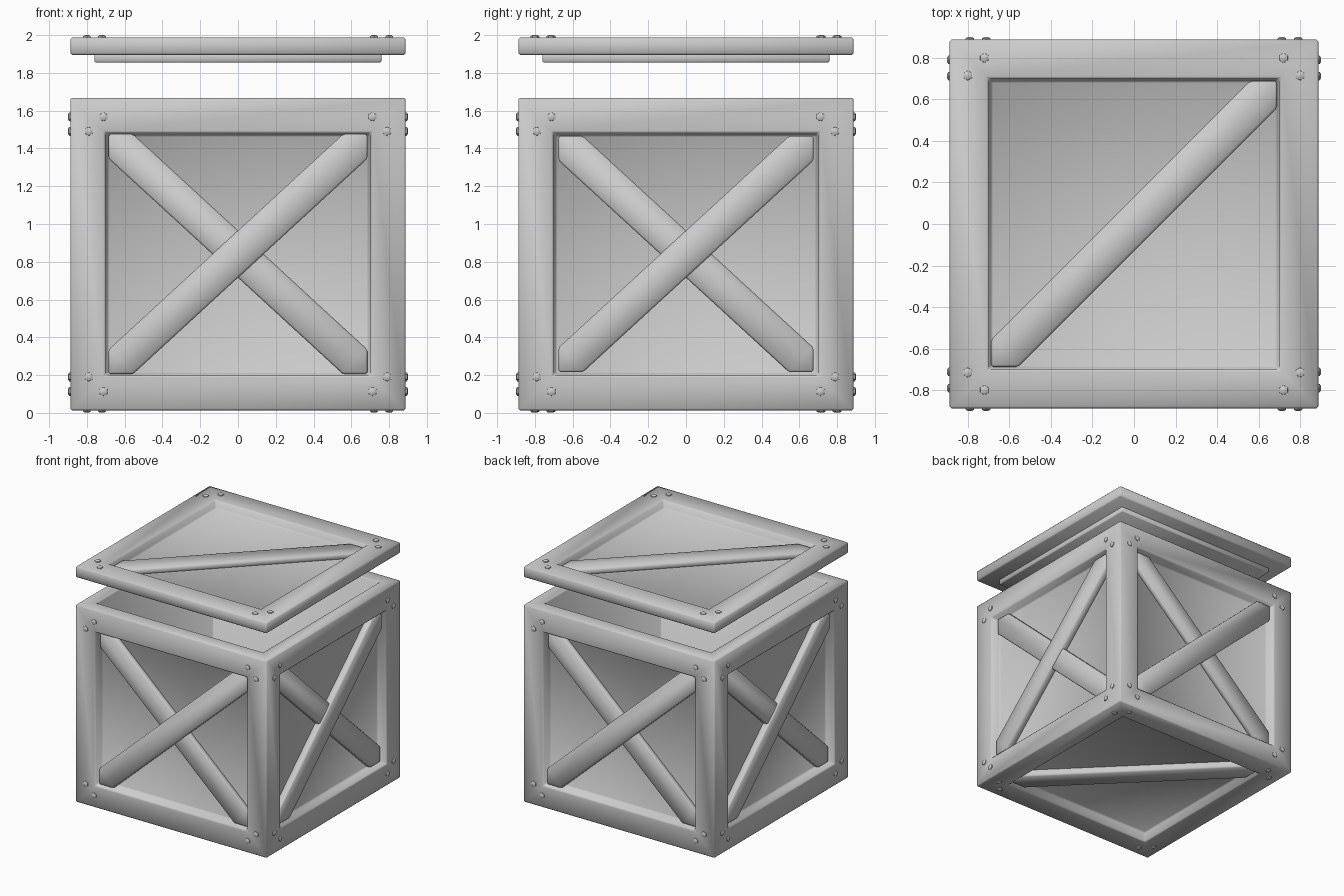
import bpy, bmesh, math
from mathutils import Matrix

if "Cube" in bpy.data.objects:
    bpy.data.objects.remove(bpy.data.objects["Cube"])

HALF = 0.888                 # half width of crate and lid
Z0, Z1 = 0.013, 1.668        # body bottom and rim
LID0, LID1 = 1.895, 1.988    # lid slab
MID = (Z0 + Z1) / 2


def finish(bm, name, bevel=0.0, soft=True):
    bmesh.ops.recalc_face_normals(bm, faces=bm.faces[:])
    me = bpy.data.meshes.new(name)
    bm.to_mesh(me)
    bm.free()
    ob = bpy.data.objects.new(name, me)
    bpy.context.collection.objects.link(ob)
    if bevel:
        m = ob.modifiers.new("Bevel", 'BEVEL')
        m.width, m.segments = bevel, 1
        m.limit_method, m.angle_limit = 'ANGLE', math.radians(40)
    bpy.ops.object.select_all(action='DESELECT')
    ob.select_set(True)
    bpy.context.view_layer.objects.active = ob
    if soft:
        bpy.ops.object.shade_smooth()
    else:
        bpy.ops.object.shade_smooth_by_angle(angle=math.radians(50))
    return ob


def box(half, z0, z1):
    bm = bmesh.new()
    bmesh.ops.create_cube(bm, size=1, matrix=Matrix.Translation((0, 0, (z0 + z1) / 2))
                          @ Matrix.Diagonal((2 * half, 2 * half, z1 - z0, 1)))
    bm.normal_update()
    return bm


def sink(bm, face, border, slope, depth):
    """Inset a face by border, then push it in with slightly sloping walls."""
    n = face.normal.copy()
    for t in (border, slope):
        bmesh.ops.inset_individual(bm, faces=[face], thickness=t, use_even_offset=True)
    for v in face.verts:
        v.co -= n * depth


def brace(name, frame, hu, hv, top, bottom, flip=1):
    """Diagonal plank clipped to the panel opening (six-sided outline)."""
    c = 0.13
    pts = [(-hu, -hv), (-hu + c, -hv), (hu, hv - c), (hu, hv), (hu - c, hv), (-hu, -hv + c)]
    bm = bmesh.new()
    f = bm.faces.new([bm.verts.new((u * flip, v, -bottom)) for u, v in pts])
    ext = bmesh.ops.extrude_face_region(bm, geom=[f])
    up = [g for g in ext['geom'] if isinstance(g, bmesh.types.BMVert)]
    bmesh.ops.translate(bm, verts=up, vec=(0, 0, bottom - top))
    bm.transform(frame)
    finish(bm, name, 0.01)


def bolts(name, frame, spots):
    """Low hexagonal domed heads mirrored to the four corners."""
    bm = bmesh.new()
    for u, v in spots:
        for su in (-1, 1):
            for sv in (-1, 1):
                for r1, r2, a, b in ((0.025, 0.023, -0.01, 0.006), (0.023, 0.013, 0.006, 0.012)):
                    bmesh.ops.create_cone(
                        bm, cap_ends=(a > 0), segments=6, radius1=r1, radius2=r2, depth=b - a,
                        matrix=frame @ Matrix.Translation((u * su, v * sv, (a + b) / 2)))
    bmesh.ops.remove_doubles(bm, verts=bm.verts[:], dist=0.0001)
    finish(bm, name, soft=False)


# Crate body: framed recessed panels on four sides and bottom, open hollow top
bm = box(HALF, Z0, Z1)
for f in bm.faces[:]:
    if f.normal.z > 0.5:
        sink(bm, f, 0.12, 0.001, Z1 - 0.13)
    else:
        sink(bm, f, 0.185, 0.012, 0.08)
finish(bm, "crate_body", 0.01)

# Lid with recessed top panel
bm = box(HALF, LID0, LID1)
for f in bm.faces[:]:
    if f.normal.z > 0.5:
        sink(bm, f, 0.187, 0.012, 0.065)
finish(bm, "lid", 0.01)

# Locating lip under the lid
finish(box(0.76, 1.855, LID0 + 0.01), "lid_lip", 0.006)

# Side cross braces and bolts
for k, side in enumerate(("front", "right", "back", "left")):
    frame = (Matrix.Rotation(k * math.pi / 2, 4, 'Z') @ Matrix.Translation((0, -HALF, MID))
             @ Matrix.Rotation(math.pi / 2, 4, 'X'))
    w = 0.685 if k % 2 == 0 else 0.675
    brace(side + "_brace_upper", frame, w, w - 0.05, 0.022, 0.085)
    brace(side + "_brace_lower", frame, w, w - 0.05, 0.036, 0.085, -1)
    bolts(side + "_bolts", frame, ((0.79, 0.65), (0.712, 0.727)))

# Lid and bottom diagonal braces and bolts
for name, frame, low in (
        ("lid", Matrix.Translation((0, 0, LID1)), 0.07),
        ("bottom", Matrix.Translation((0, 0, Z0)) @ Matrix.Rotation(math.pi, 4, 'X'), 0.085)):
    brace(name + "_brace", frame, 0.688, 0.688, 0.022, low)
    bolts(name + "_bolts", frame, ((0.80, 0.715), (0.72, 0.80)))
